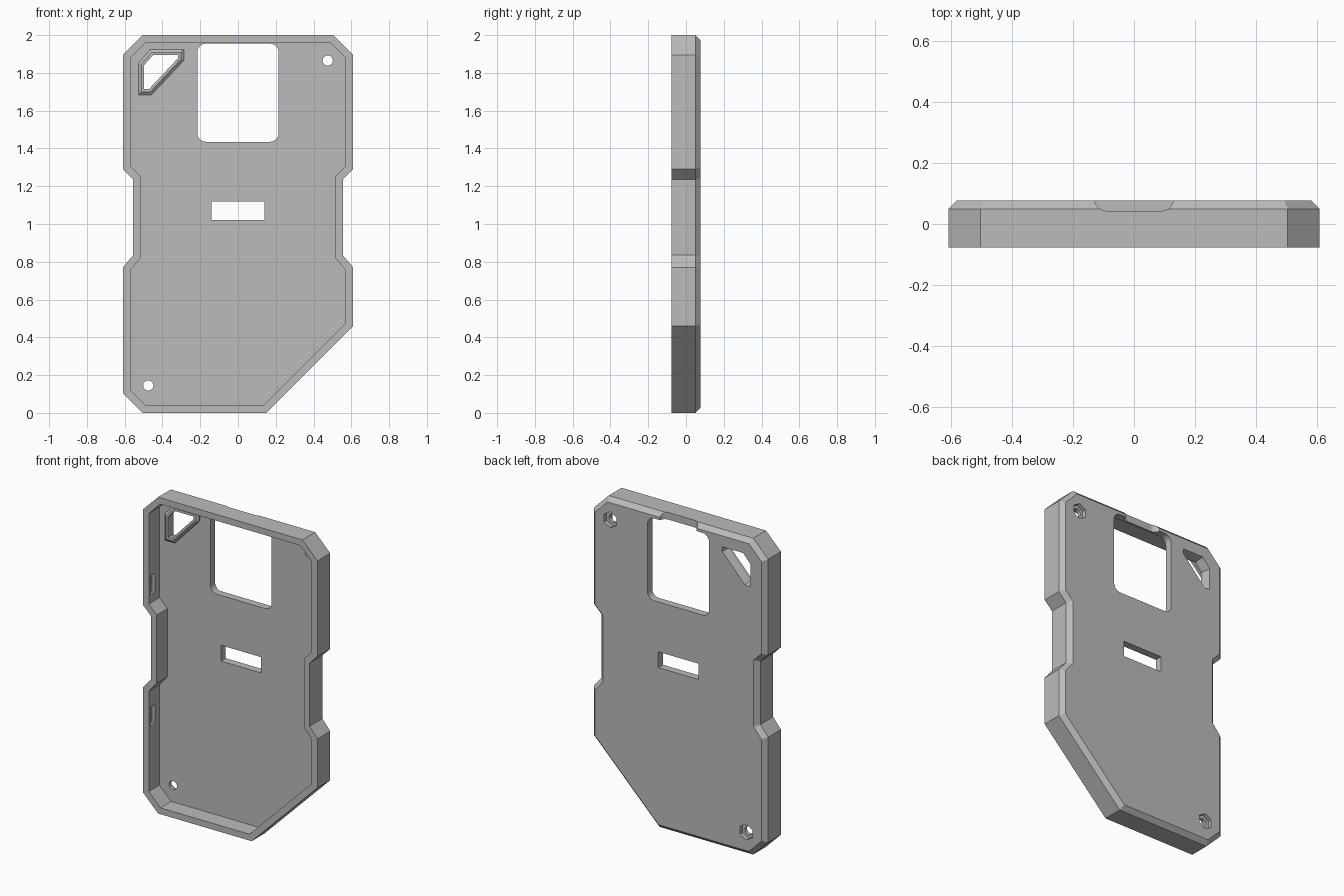
import bpy, bmesh, math
from mathutils import Vector

cube = bpy.data.objects.get("Cube")
if cube:
    bpy.data.objects.remove(cube, do_unlink=True)

grey = bpy.data.materials.new("plain_grey")
grey.use_nodes = True
grey.diffuse_color = (0.5, 0.5, 0.5, 1)
bsdf = next(n for n in grey.node_tree.nodes if n.type == 'BSDF_PRINCIPLED')
bsdf.inputs["Base Color"].default_value = (0.5, 0.5, 0.5, 1)
bsdf.inputs["Roughness"].default_value = 0.6


def inset(points, d):
    """Move every edge of a clockwise (x, z) outline inwards by d."""
    out = []
    for i, p in enumerate(points):
        p = Vector(p)
        a = (p - Vector(points[i - 1])).normalized()
        b = (Vector(points[(i + 1) % len(points)]) - p).normalized()
        na, nb = Vector((a.y, -a.x)), Vector((b.y, -b.x))
        out.append(p + (na + nb) * d / (1 + na.dot(nb)))
    return out


def loft(name, rings):
    """Closed solid through (outline, y) rings, capped at both ends."""
    bm = bmesh.new()
    loops = [[bm.verts.new((p[0], y, p[1])) for p in pts] for pts, y in rings]
    for r, s in zip(loops, loops[1:]):
        for i in range(len(r)):
            j = (i + 1) % len(r)
            bm.faces.new((r[i], r[j], s[j], s[i]))
    bm.faces.new(loops[0])
    bm.faces.new(loops[-1])
    bmesh.ops.recalc_face_normals(bm, faces=bm.faces)
    mesh = bpy.data.meshes.new(name)
    bm.to_mesh(mesh)
    bm.free()
    mesh.materials.append(grey)
    ob = bpy.data.objects.new(name, mesh)
    bpy.context.collection.objects.link(ob)
    return ob


def prism(name, pts, y0, y1):
    return loft(name, [(pts, y0), (pts, y1)])


def rect(x0, x1, z0, z1):
    return [(x0, z0), (x0, z1), (x1, z1), (x1, z0)]


def ngon(cx, cz, r, n):
    return [(cx + r * math.sin(2 * math.pi * i / n),
             cz + r * math.cos(2 * math.pi * i / n)) for i in range(n)]


def round_rect(x0, x1, z0, z1, r, steps=6):
    pts = []
    corners = [(x0 + r, z1 - r, 180), (x1 - r, z1 - r, 90),
               (x1 - r, z0 + r, 0), (x0 + r, z0 + r, -90)]
    for cx, cz, start in corners:
        for k in range(steps + 1):
            a = math.radians(start - 90 * k / steps)
            pts.append((cx + r * math.cos(a), cz + r * math.sin(a)))
    return pts


def combine(body, tool, operation):
    mod = body.modifiers.new(tool.name, 'BOOLEAN')
    mod.operation, mod.solver, mod.object = operation, 'EXACT', tool
    bpy.context.view_layer.objects.active = body
    bpy.ops.object.modifier_apply(modifier=mod.name)
    bpy.data.objects.remove(tool, do_unlink=True)


FRONT, FLOOR, EDGE, BACK = -0.0775, 0.03, 0.05, 0.0775

# Open-fronted tray with waisted sides, one long cut corner and a bevelled back
outline = [(-0.61, 1.895), (-0.505, 2), (0.505, 2), (0.61, 1.895),
           (0.61, 1.29), (0.555, 1.235), (0.555, 0.835), (0.61, 0.77),
           (0.61, 0.46), (0.15, 0), (-0.505, 0), (-0.61, 0.105),
           (-0.61, 0.77), (-0.555, 0.835), (-0.555, 1.235), (-0.61, 1.29)]
inner = inset(outline, 0.04)
case = loft("case_shell", [(inset(outline, 0.0275), BACK), (outline, EDGE),
                           (outline, FRONT), (inner, FRONT), (inner, FLOOR)])

# Raised bevelled collar around the strap hole, then the flared hole itself
strap = [(-0.497, 1.841), (-0.45, 1.894), (-0.317, 1.894),
         (-0.317, 1.878), (-0.471, 1.714), (-0.497, 1.714)]
collar = loft("strap_collar", [(inset(strap, -0.03), 0.05), (inset(strap, -0.03), 0.022),
                               (inset(strap, -0.015), 0.01)])
combine(case, collar, 'UNION')
hole = loft("strap_hole", [(strap, -0.02), (strap, 0.03), (inset(strap, -0.012), 0.09)])
combine(case, hole, 'DIFFERENCE')

# Large window and small slot through the back plate
window = round_rect(-0.215, 0.215, 1.435, 1.955, 0.045)
combine(case, prism("window_cut", window, -0.03, 0.1), 'DIFFERENCE')
combine(case, prism("slot_cut", rect(-0.14, 0.14, 1.02, 1.12), -0.03, 0.1), 'DIFFERENCE')

# Screw holes with hexagonal nut pockets on the back
for x, z in ((0.475, 1.865), (-0.475, 0.145)):
    combine(case, prism("screw_cut", ngon(x, z, 0.027, 24), -0.03, 0.1), 'DIFFERENCE')
    combine(case, prism("nut_cut", ngon(x, z, 0.05, 6), 0.052, 0.1), 'DIFFERENCE')

# Rounded finger groove over the top back edge: profile made in x, y, swept in z
groove = prism("groove_cut", round_rect(-0.13, 0.13, 0.043, 0.2, 0.04), 1.9, 2.1)
for v in groove.data.vertices:
    v.co = (v.co.x, v.co.z, v.co.y)
groove.data.flip_normals()
combine(case, groove, 'DIFFERENCE')

# Shallow latch recesses inside both side walls
for side in (-1, 1):
    for z in (0.59, 1.42):
        pts = rect(side * 0.575 - 0.015, side * 0.575 + 0.015, z - 0.058, z + 0.058)
        combine(case, prism("latch_cut", pts, -0.06, -0.015), 'DIFFERENCE')
